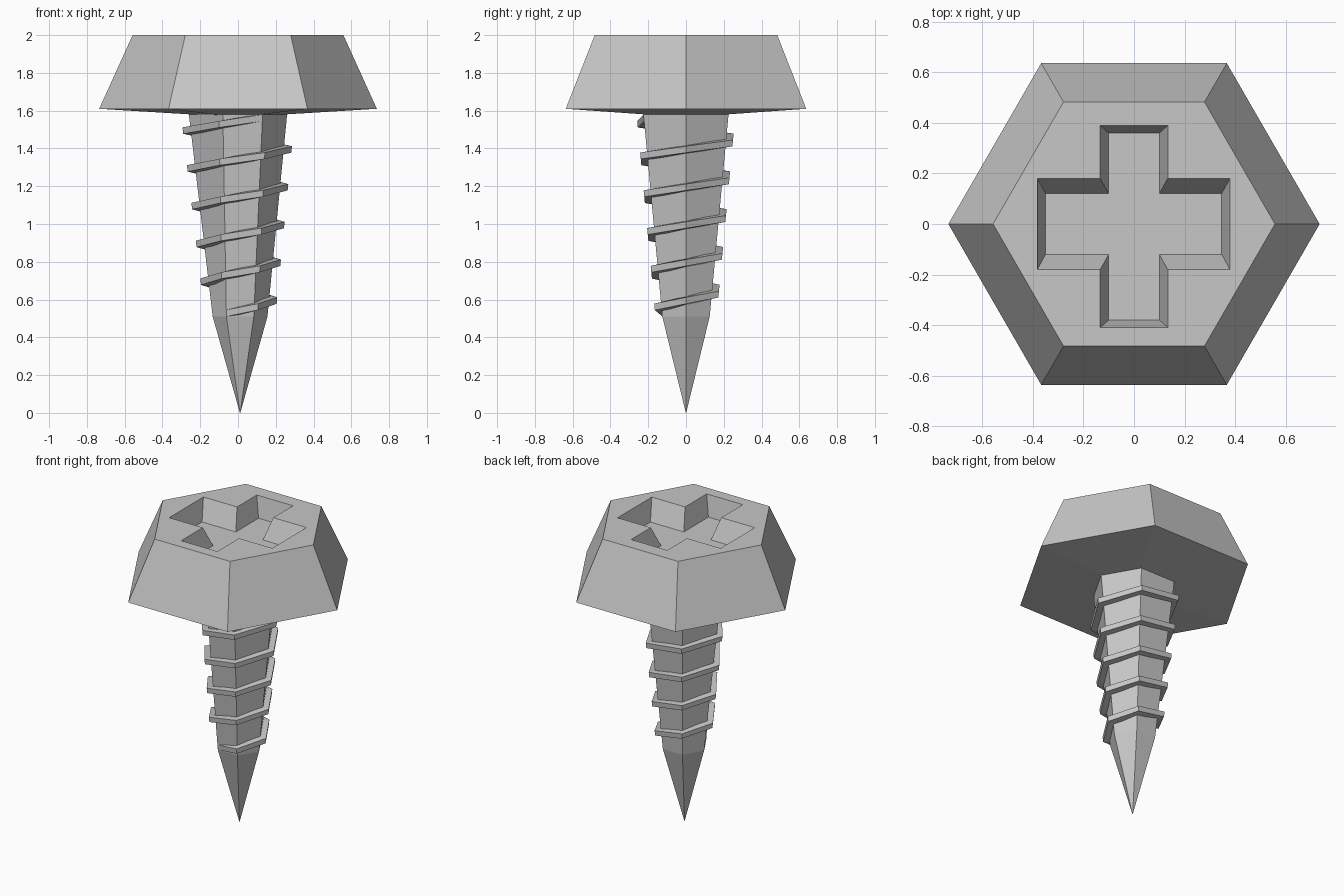
import bpy, bmesh
from math import cos, sin, pi

if "Cube" in bpy.data.objects:
    bpy.data.objects.remove(bpy.data.objects["Cube"])

steel = bpy.data.materials.new("steel grey")
steel.use_nodes = True
grey = (0.57, 0.57, 0.57, 1)
steel.diffuse_color = grey
steel.node_tree.nodes["Principled BSDF"].inputs["Base Color"].default_value = grey

SHOULDER, NECK, TOP = 0.51, 1.58, 2.0


def loft(name, rings):
    """Skin a list of equal-length rings and cap both ends."""
    bm = bmesh.new()
    loops = [[bm.verts.new(p) for p in ring] for ring in rings]
    n = len(rings[0])
    for a, b in zip(loops, loops[1:]):
        for i in range(n):
            j = (i + 1) % n
            bm.faces.new((a[i], a[j], b[j], b[i]))
    bm.faces.new(loops[0][::-1])
    bm.faces.new(loops[-1])
    bmesh.ops.recalc_face_normals(bm, faces=bm.faces)
    mesh = bpy.data.meshes.new(name)
    bm.to_mesh(mesh)
    bm.free()
    mesh.materials.append(steel)
    obj = bpy.data.objects.new(name, mesh)
    bpy.context.collection.objects.link(obj)
    return obj


def hexagon(r, z):
    return [(r * cos(k * pi / 3), r * sin(k * pi / 3), z) for k in range(6)]


def shaft_corner(k, z, out=0.0):
    """Corner k of the tapering, slightly crooked six-sided shaft."""
    t = (z - SHOULDER) / (NECK - SHOULDER)
    r = 0.145 + 0.115 * t + out
    x = 0.011 * (1 - t) + r * cos(k * pi / 3)
    if k % 6 == 4:
        x += 0.05 * max(t, 0)
    return (x, r * sin(k * pi / 3), z)


def cross(x0, x1, y0, y1, ax, ay, z):
    """Plus-shaped outline: arm ends x0..y1, arm half widths ax and ay."""
    pts = [(x1, -ay), (x1, ay), (ax, ay), (ax, y1), (-ax, y1), (-ax, ay),
           (x0, ay), (x0, -ay), (-ax, -ay), (-ax, y0), (ax, y0), (ax, -ay)]
    return [(x, y, z) for x, y in pts]


# Head: tapered hexagon with a shallow conical underside
head = loft("head", [hexagon(0.2, NECK - 0.003), hexagon(0.735, 1.61),
                     hexagon(0.558, TOP)])

# Cross-shaped driver recess with sloping walls
rim = (-0.383, 0.38, -0.41, 0.39, 0.134, 0.181)
cutter = loft("recess_cutter", [
    cross(-0.35, 0.347, -0.38, 0.36, 0.1, 0.12, TOP - 0.135),
    cross(*rim, TOP), cross(*rim, TOP + 0.1)])
cutter.hide_render = True
cut = head.modifiers.new("recess", "BOOLEAN")
cut.operation = "DIFFERENCE"
cut.solver = "EXACT"
cut.object = cutter
bpy.context.view_layer.objects.active = head
bpy.ops.object.modifier_apply(modifier=cut.name)
bpy.data.objects.remove(cutter)

# Shaft with a pointed end
loft("shaft", [[(0.011 + x, y, z) for x, y, z in hexagon(0.001, 0.0)],
               [shaft_corner(k, SHOULDER) for k in range(6)],
               [shaft_corner(k, NECK + 0.01) for k in range(6)]])

# Thread: ribbon climbing from corner to corner, flush at both ends
STEPS, PITCH = 31, 0.2
sections = []
for i in range(STEPS + 1):
    k, z = 4 + i, 0.528 + i * PITCH / 6
    out = 0.0 if i in (0, STEPS) else 0.042
    sections.append([shaft_corner(k, z - 0.022, -0.02),
                     shaft_corner(k, z - 0.017, out),
                     shaft_corner(k, z + 0.017, out),
                     shaft_corner(k, z + 0.022, -0.02)])
loft("thread", sections)
